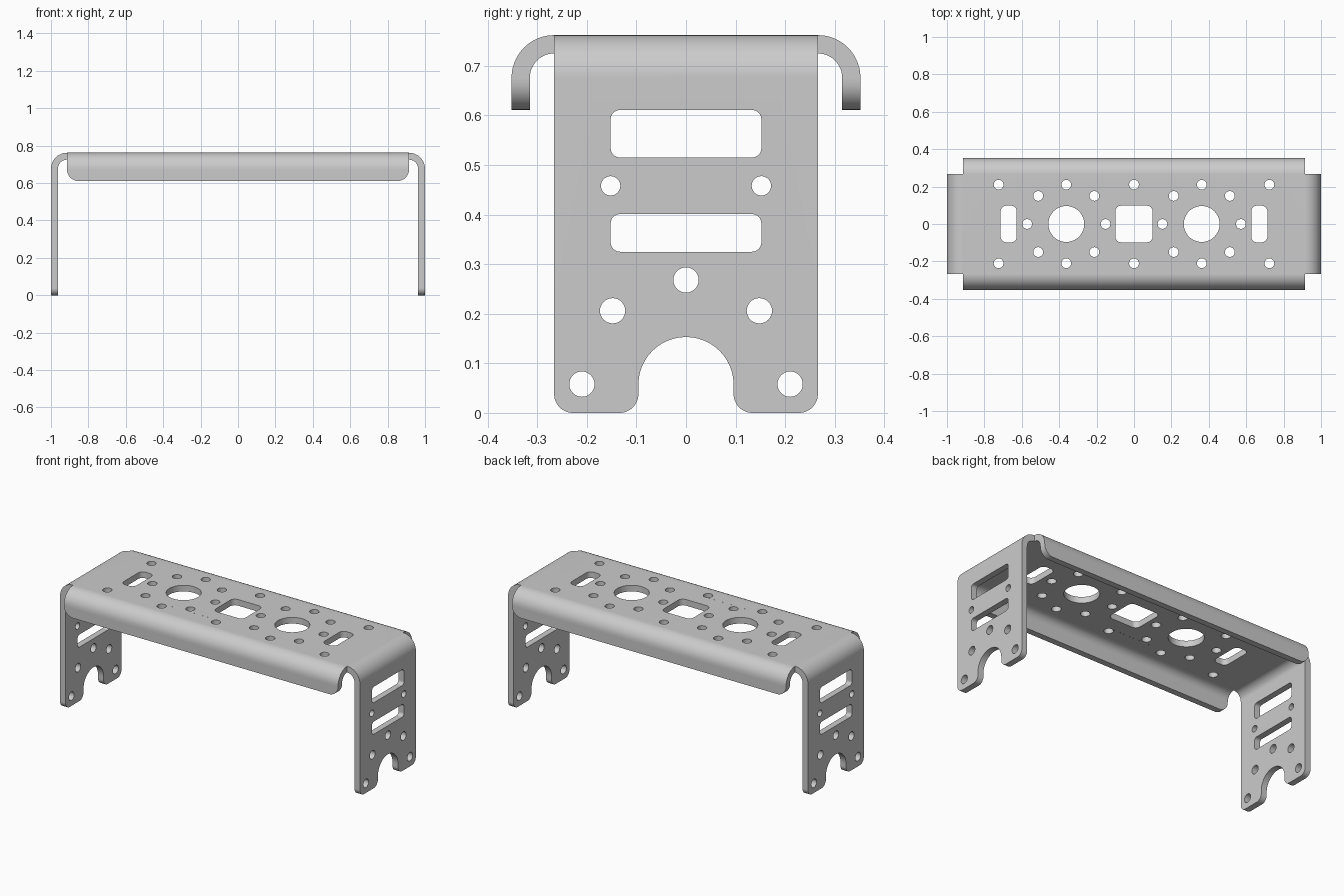
import bpy, bmesh
from math import sin, cos, pi
from mathutils import Matrix, Vector

if "Cube" in bpy.data.objects:
    bpy.data.objects.remove(bpy.data.objects["Cube"])

H, T, R = 0.762, 0.037, 0.086        # height, sheet thickness, outer bend radius
X, Y = 1.0, 0.352                    # outer half sizes
XF, YF = X - R, Y - R                # half sizes of the flat top
ZB = H - R                           # level where the bends end
bm = bmesh.new()


def fillet(corners, n=8):
    """Outline from right-angle corners (u, v, radius)."""
    out = []
    for i, (u, v, r) in enumerate(corners):
        p = Vector((u, v))
        d1 = (Vector(corners[i - 1][:2]) - p).normalized()
        d2 = (Vector(corners[(i + 1) % len(corners)][:2]) - p).normalized()
        c = p + r * (d1 + d2)
        for k in range(n + 1 if r else 1):
            a = k / n * pi / 2
            q = c - r * (d2 * cos(a) + d1 * sin(a))
            if not out or (q - out[-1]).length > 1e-5:
                out.append(q)
    return out


def rect(u, v, w, h, r):
    return fillet([(u - w, v - h, r), (u + w, v - h, r), (u + w, v + h, r), (u - w, v + h, r)])


def circle(u, v, r, n=32):
    return [Vector((u + r * cos(2 * pi * k / n), v + r * sin(2 * pi * k / n))) for k in range(n)]


def add_sheet(outlines, depth, axes, pos):
    """Fill outlines (first is the edge, others are holes), thicken and place."""
    cu = bpy.data.curves.new("profile", 'CURVE')
    cu.dimensions, cu.fill_mode, cu.extrude = '2D', 'BOTH', depth / 2
    for pts in outlines:
        s = cu.splines.new('POLY')
        s.points.add(len(pts) - 1)
        for sp, p in zip(s.points, pts):
            sp.co = (p.x, p.y, 0, 1)
        s.use_cyclic_u = True
    ob = bpy.data.objects.new("profile", cu)
    bpy.context.collection.objects.link(ob)
    dg = bpy.context.evaluated_depsgraph_get()
    me = bpy.data.meshes.new_from_object(ob.evaluated_get(dg))
    me.transform(Matrix.Translation(pos) @ axes)
    bm.from_mesh(me)
    bpy.data.objects.remove(ob)
    bpy.data.curves.remove(cu)
    bpy.data.meshes.remove(me)


def bend(sign, flat, n=12):
    """Quarter ring profile joining the top to a side."""
    arc = [(cos(k / n * pi / 2), sin(k / n * pi / 2)) for k in range(n + 1)]
    ring = [(R * c, R * s) for c, s in arc] + [((R - T) * c, (R - T) * s) for c, s in reversed(arc)]
    return [Vector((sign * (flat + a), ZB + b)) for a, b in ring]


TOP = Matrix.Identity(4)
SIDE = Matrix(((0, 0, 1, 0), (1, 0, 0, 0), (0, 1, 0, 0), (0, 0, 0, 1)))    # u=y, v=z
FRONT = Matrix(((1, 0, 0, 0), (0, 0, -1, 0), (0, 1, 0, 0), (0, 0, 0, 1)))  # u=x, v=z

# Top plate with its hole pattern
top = [rect(0, 0, XF, YF, 0), rect(0, 0, 0.099, 0.098, 0.03)]
for s in (-1, 1):
    top += [circle(s * 0.362, 0, 0.096, 48), rect(s * 0.67, 0, 0.043, 0.098, 0.03)]
    top += [circle(s * x, 0, 0.026) for x in (0.152, 0.571)]
    top += [circle(x, s * 0.21, 0.026) for x in (-0.724, -0.362, 0, 0.362, 0.724)]
    top += [circle(x, s * 0.15, 0.026) for x in (-0.512, -0.212, 0.212, 0.512)]
add_sheet(top, T, TOP, (0, 0, H - T / 2))

# Leg plate with arch, slots and screw holes
leg = [fillet([(-YF, ZB, 0), (-YF, 0, 0.038), (-0.096, 0, 0.038), (-0.096, 0.153, 0.096),
               (0.096, 0.153, 0.096), (0.096, 0, 0.038), (YF, 0, 0.038), (YF, ZB, 0)], 12),
       rect(0, 0.563, 0.152, 0.048, 0.019), rect(0, 0.363, 0.152, 0.038, 0.019),
       circle(0, 0.268, 0.0255)]
for s in (-1, 1):
    leg += [circle(s * 0.21, 0.058, 0.0255), circle(s * 0.148, 0.206, 0.0255),
            circle(s * 0.152, 0.458, 0.0195)]

# Side lip with rounded lower corners
lip = [fillet([(-XF, ZB, 0), (-XF, 0.611, 0.06), (XF, 0.611, 0.06), (XF, ZB, 0)])]

for s in (-1, 1):
    add_sheet(leg, T, SIDE, (s * (X - T / 2), 0, 0))
    add_sheet([bend(s, XF)], 2 * YF, FRONT, (0, 0, 0))
    add_sheet(lip, T, FRONT, (0, s * (Y - T / 2), 0))
    add_sheet([bend(s, YF)], 2 * XF, SIDE, (0, 0, 0))

# Weld the pieces: drop the hidden faces where two pieces meet
seen = {}
for f in bm.faces:
    key = tuple(round(c * 1000) for c in f.calc_center_median())
    seen.setdefault(key, []).append(f)
inner = [f for fs in seen.values() if len(fs) > 1 for f in fs]
bmesh.ops.delete(bm, geom=inner, context='FACES')
bmesh.ops.remove_doubles(bm, verts=bm.verts, dist=1e-4)
bmesh.ops.recalc_face_normals(bm, faces=bm.faces)

mesh = bpy.data.meshes.new("bracket")
bm.to_mesh(mesh)
bm.free()
bracket = bpy.data.objects.new("bracket", mesh)
bpy.context.collection.objects.link(bracket)
bpy.context.view_layer.objects.active = bracket
bracket.select_set(True)
bpy.ops.object.shade_smooth_by_angle(angle=0.5)
wn = bracket.modifiers.new("flat_normals", 'WEIGHTED_NORMAL')
wn.keep_sharp = True
